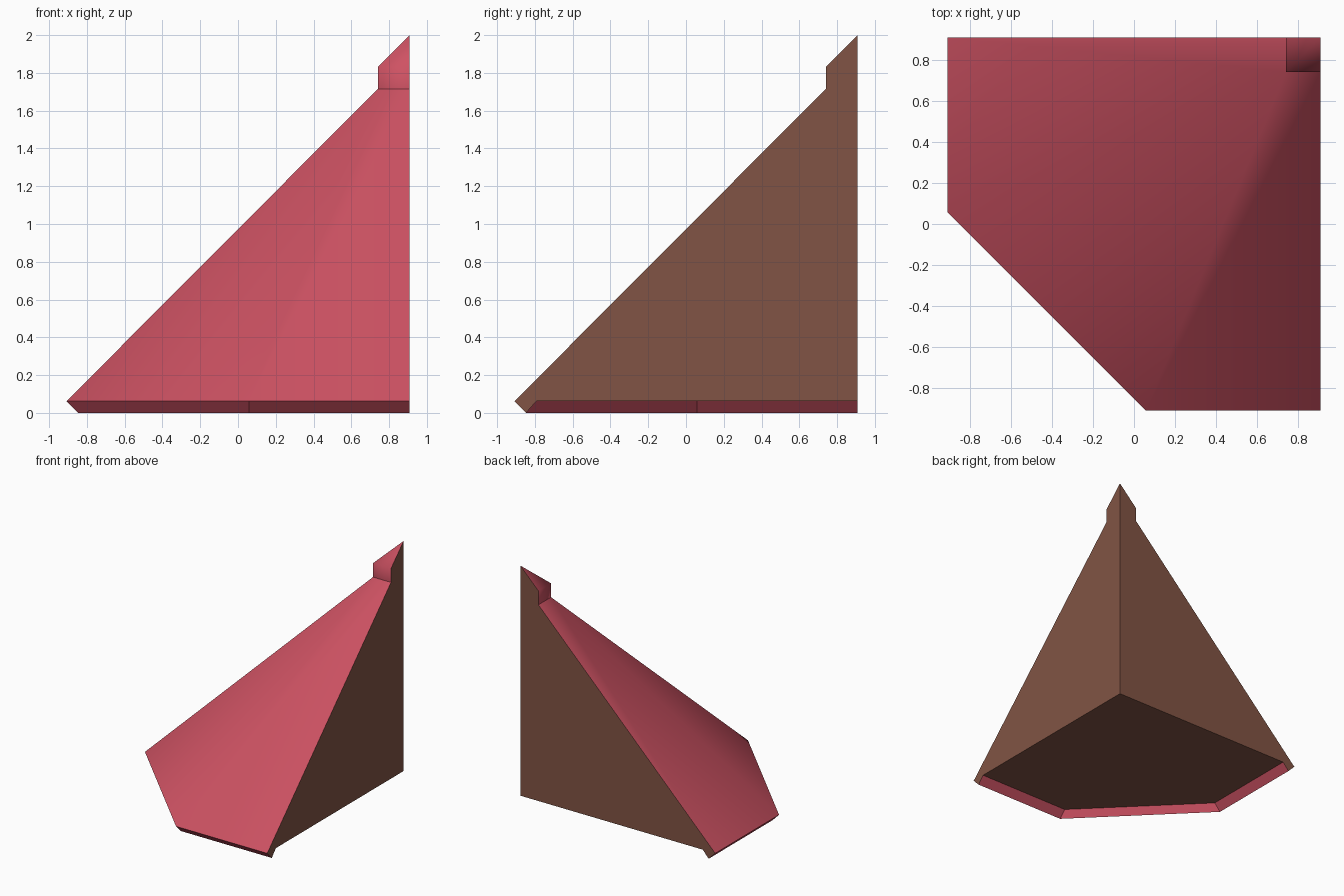
import bpy, bmesh

if "Cube" in bpy.data.objects:
    bpy.data.objects.remove(bpy.data.objects["Cube"])

H = 0.908            # half width; the inner wall corner sits at (H, H)
CUT = 0.85           # where the corner chamfer starts, measured from the walls
FLOOR = 0.062


def material(name, rgb):
    m = bpy.data.materials.new(name)
    m.diffuse_color = (*rgb, 1)
    m.use_nodes = True
    m.node_tree.nodes["Principled BSDF"].inputs["Base Color"].default_value = m.diffuse_color
    return m


red = material("red tiles", (0.62, 0.085, 0.125))
brown = material("brown wood", (0.22, 0.088, 0.058))

# Profile rows: distance from walls, height, chamfer start
rows = [(1.70, FLOOR, CUT), (1.755, 0.0, CUT), (2 * H, FLOOR, CUT),
        (0.168, 1.715, 0.168), (0.168, 1.832, 0.168), (0.0, 2.0, 0.0)]

bm = bmesh.new()
rings = []
for d, z, c in rows:
    plan = [(-d, 0), (-d, -c), (-c, -d), (0, -d)]
    rings.append([bm.verts.new((H + x, H + y, z)) for x, y in plan])

# Outer skin: eave lip, slope, tip band and tip cap
for r, (a, b) in enumerate(zip(rings, rings[1:])):
    for i in range(3):
        f = bm.faces.new((a[i], a[i + 1], b[i + 1], b[i]))
        f.smooth = r >= 2

# Two flat walls and the floor, sharing the inner corner
corner = bm.verts.new((H, H, FLOOR))
for i in (0, 3):
    f = bm.faces.new([ring[i] for ring in rings] + [corner])
    f.material_index = 1
floor = bm.faces.new(rings[0] + [corner])
floor.material_index = 1

bmesh.ops.remove_doubles(bm, verts=bm.verts[:], dist=0.0005)
bmesh.ops.recalc_face_normals(bm, faces=bm.faces[:])

# Crisp edges at colour borders, on the lip and under the tip
for e in bm.edges:
    mats = {f.material_index for f in e.link_faces}
    flat = any(not f.smooth for f in e.link_faces)
    under_tip = all(abs(v.co.z - 1.715) < 0.001 for v in e.verts)
    if len(mats) > 1 or flat or under_tip:
        e.smooth = False

mesh = bpy.data.meshes.new("roof_corner")
bm.to_mesh(mesh)
bm.free()
mesh.materials.append(red)
mesh.materials.append(brown)
roof = bpy.data.objects.new("roof_corner", mesh)
bpy.context.collection.objects.link(roof)
